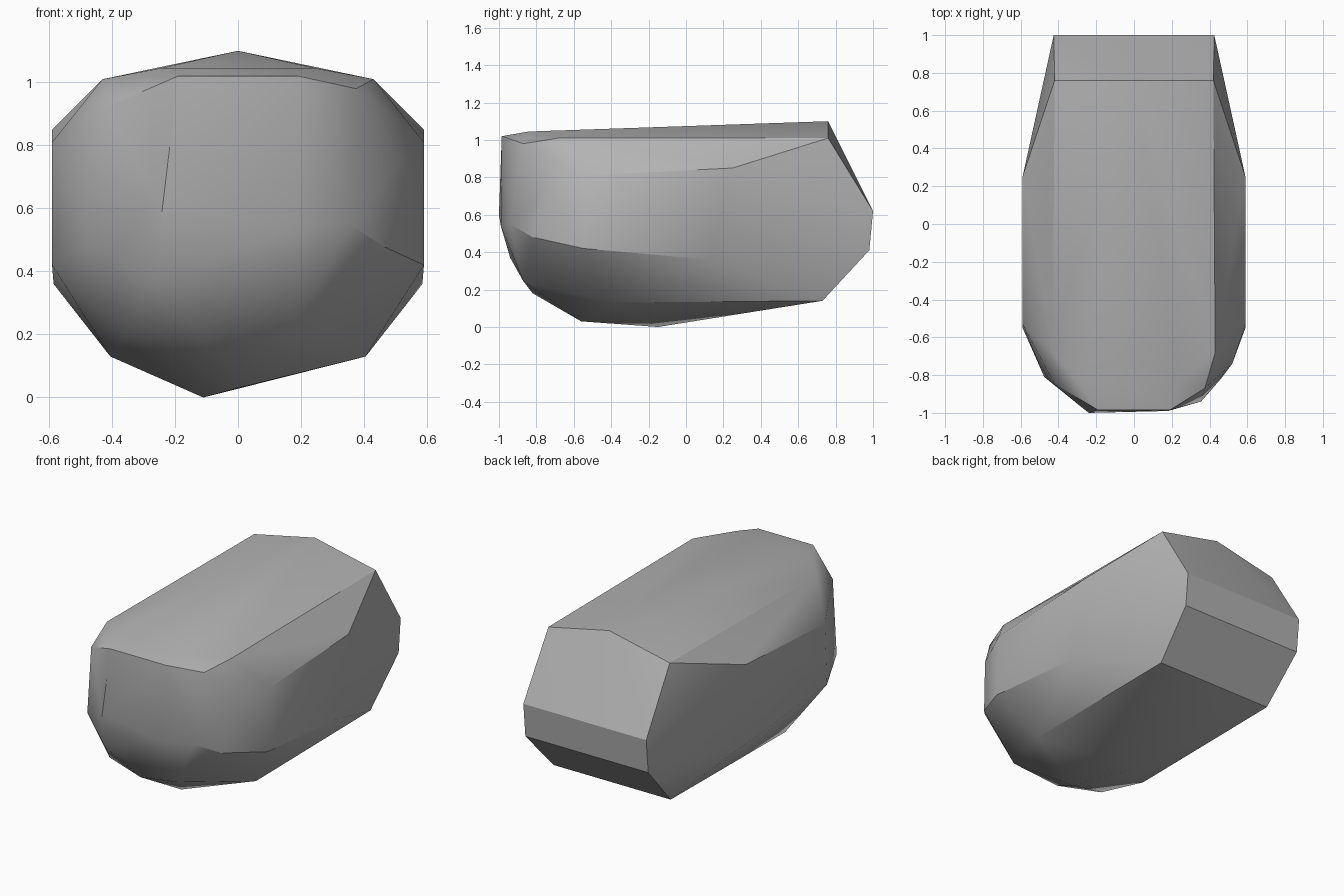
import bpy
import bmesh
import math

default_cube = bpy.data.objects.get("Cube")
if default_cube:
    bpy.data.objects.remove(default_cube, do_unlink=True)


def mirrored(points):
    """Return the points together with their copies across x = 0."""
    return points + [(-x, y, z) for x, y, z in points]


def make_material(name, colour):
    material = bpy.data.materials.new(name)
    material.use_nodes = True
    material.diffuse_color = colour
    shader = material.node_tree.nodes["Principled BSDF"]
    shader.inputs["Base Color"].default_value = colour
    shader.inputs["Roughness"].default_value = 0.9
    return material


def hull_object(name, points, material):
    """Wrap a faceted convex skin around the given corners."""
    bm = bmesh.new()
    for point in points:
        bm.verts.new(point)
    result = bmesh.ops.convex_hull(bm, input=bm.verts)
    loose = set(result["geom_interior"]) | set(result["geom_unused"])
    spare = [v for v in loose if isinstance(v, bmesh.types.BMVert)]
    bmesh.ops.delete(bm, geom=spare, context="VERTS")
    bmesh.ops.recalc_face_normals(bm, faces=bm.faces)
    mesh = bpy.data.meshes.new(name)
    bm.to_mesh(mesh)
    bm.free()
    mesh.materials.append(material)
    obj = bpy.data.objects.new(name, mesh)
    bpy.context.collection.objects.link(obj)
    return obj


# Chiselled back end: three flat bands below a shallow ridge
back_end = mirrored([
    (.42, .76, 1.01),
    (.425, 1, .62),
    (.425, .98, .41),
    (.405, .73, .14),
]) + [(0, .76, 1.1)]

# Upper shoulders and front lip of the top
top_rim = mirrored([
    (.19, -.985, 1.02),
    (.245, -.84, 1.045),
    (.43, -.68, 1.01),
    (.59, .25, .85),
    (.59, -.53, .81),
])

# Belly edges along both long sides
belly = mirrored([
    (.59, -.55, .42),
    (.585, .13, .36),
    (.405, -.4, .13),
]) + [(-.11, -.15, 0), (0, -.56, .03)]

# Uneven nose corners, one set for each side
nose_left = [
    (.375, -.87, .98),
    (.52, -.74, .75),
    (.355, -.94, .55),
    (.46, -.82, .48),
    (.18, -.99, .54),
    (.19, -.87, .245),
]
nose_right = [
    (-.42, -.85, .92),
    (-.24, -1, .6),
    (-.475, -.81, .48),
    (-.26, -.94, .37),
    (-.37, -.74, .2),
    (-.1, -.82, .18),
]

stone = make_material("stone_grey", (.45, .45, .45, 1))
boulder = hull_object(
    "boulder", back_end + top_rim + belly + nose_left + nose_right, stone)

# Soft shading over shallow facets, crisp along the strong edges
bpy.ops.object.select_all(action="DESELECT")
boulder.select_set(True)
bpy.context.view_layer.objects.active = boulder
bpy.ops.object.shade_smooth_by_angle(angle=math.radians(30))
